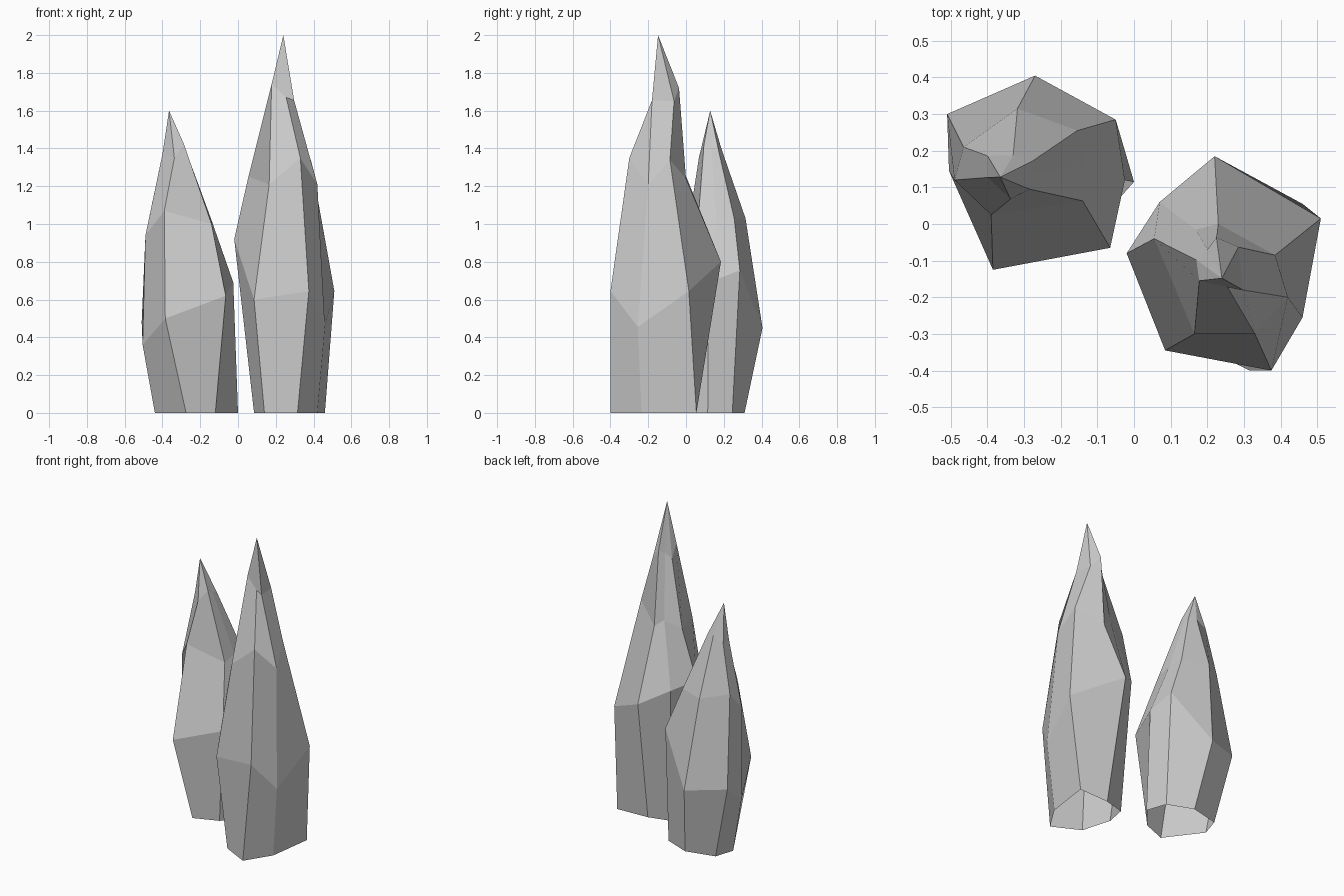
import bpy
import bmesh

# Remove the default object only
default_object = bpy.data.objects.get("Cube")
if default_object:
    bpy.data.objects.remove(default_object, do_unlink=True)


def make_material(name, colour):
    material = bpy.data.materials.new(name)
    material.use_nodes = True
    material.diffuse_color = colour
    shader = material.node_tree.nodes["Principled BSDF"]
    shader.inputs["Base Color"].default_value = colour
    shader.inputs["Roughness"].default_value = 0.8
    return material


def build_crystal(name, foot, waist, shoulder, neck, tip, material):
    """Loft four seven-sided cross-sections and close them on a pointed tip."""
    bm = bmesh.new()
    sections = [[(x, y, 0) for x, y in foot], waist, shoulder, neck]
    rings = [[bm.verts.new(point) for point in section] for section in sections]
    apex = bm.verts.new(tip)

    # Side facets between neighbouring cross-sections, open at the foot
    for lower, upper in zip(rings, rings[1:]):
        for i in range(len(lower)):
            j = (i + 1) % len(lower)
            bm.faces.new((lower[i], lower[j], upper[j], upper[i]))

    # Pointed cap
    last = rings[-1]
    for i in range(len(last)):
        bm.faces.new((last[i], last[(i + 1) % len(last)], apex))

    bmesh.ops.recalc_face_normals(bm, faces=bm.faces)
    mesh = bpy.data.meshes.new(name)
    bm.to_mesh(mesh)
    bm.free()
    mesh.materials.append(material)
    crystal = bpy.data.objects.new(name, mesh)
    bpy.context.scene.collection.objects.link(crystal)
    return crystal


stone = make_material("pale_grey_stone", (0.6, 0.6, 0.6, 1))

# Short crystal: cross-sections from the foot upward, counter-clockwise
build_crystal(
    "short_crystal",
    foot=[(-.275, -.08), (-.12, -.02), (0, .115), (-.045, .245),
          (-.21, .31), (-.4, .265), (-.44, .14)],
    waist=[(-.385, -.125, .5), (-.065, -.065, .62), (-.025, .12, .69),
           (-.05, .285, .755), (-.27, .405, .45), (-.51, .3, .48),
           (-.505, .145, .36)],
    shoulder=[(-.39, .025, 1.07), (-.14, .063, 1), (-.14, .16, 1.02),
              (-.155, .255, 1.03), (-.318, .315, 1.03), (-.465, .21, 1.06),
              (-.49, .12, .94)],
    neck=[(-.337, .068, 1.35), (-.285, .095, 1.42), (-.28, .135, 1.4),
          (-.277, .172, 1.39), (-.33, .187, 1.4), (-.4, .186, 1.36),
          (-.4, .127, 1.37)],
    tip=(-.365, .128, 1.6),
    material=stone,
)

# Tall crystal
build_crystal(
    "tall_crystal",
    foot=[(.14, -.31), (.315, -.4), (.42, -.235), (.46, .055),
          (.245, .045), (.11, .01), (.085, -.12)],
    waist=[(.085, -.345, .6), (.375, -.4, .645), (.46, -.255, .455),
           (.51, .015, .645), (.22, .185, .8), (.07, .06, .88),
           (-.02, -.08, .92)],
    shoulder=[(.165, -.3, 1.21), (.33, -.3, 1.35), (.42, -.2, 1.21),
              (.385, -.085, 1.34), (.23, 0, 1.24), (.168, -.015, 1.29),
              (.055, -.04, 1.25)],
    neck=[(.178, -.155, 1.74), (.255, -.172, 1.67), (.297, -.18, 1.655),
          (.285, -.063, 1.65), (.225, -.037, 1.72), (.2, -.07, 1.7),
          (.17, -.098, 1.66)],
    tip=(.24, -.148, 2),
    material=stone,
)
